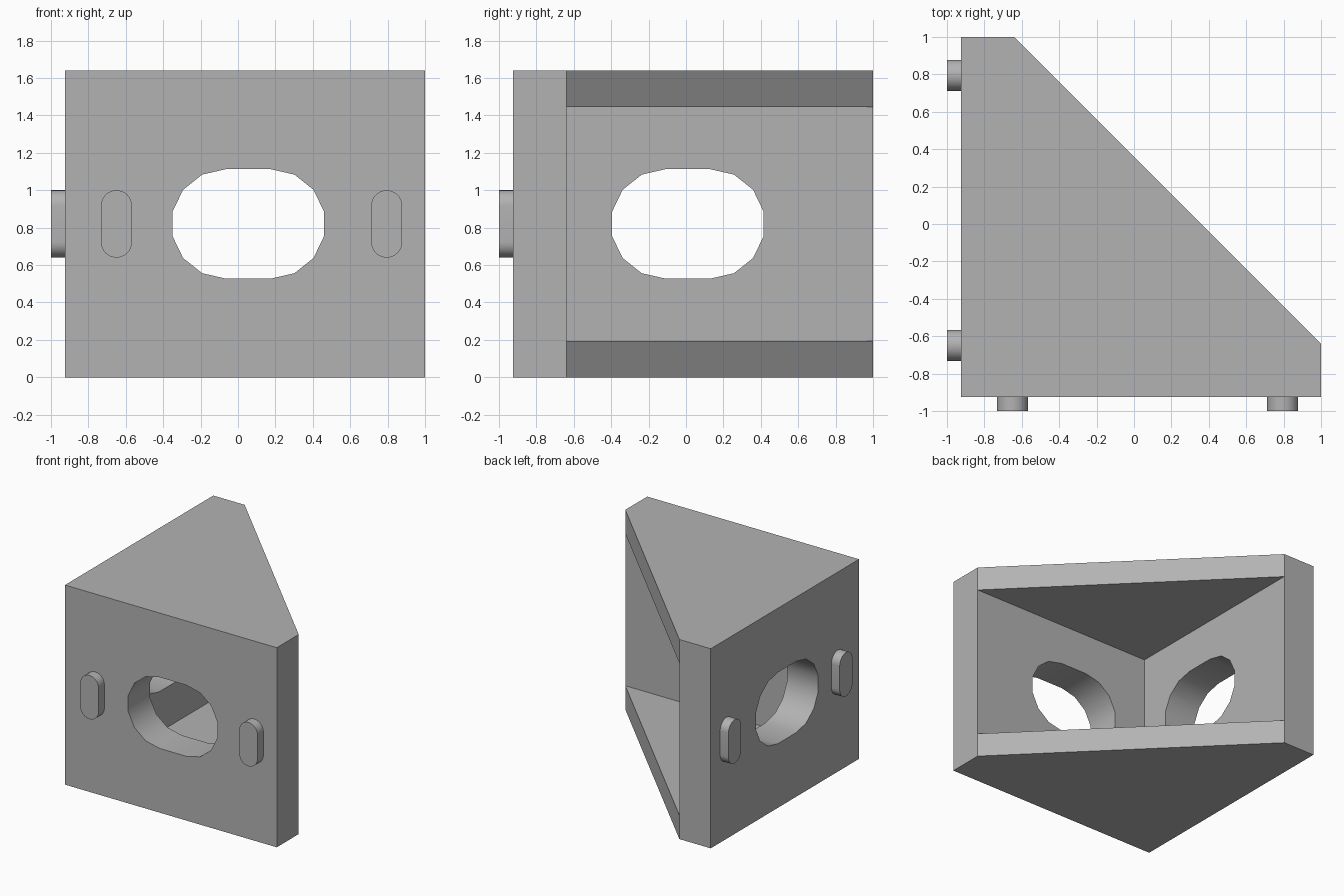
import bpy, bmesh, math
from mathutils import Matrix, Vector

if "Cube" in bpy.data.objects:
    bpy.data.objects.remove(bpy.data.objects["Cube"], do_unlink=True)

OUT, IN = -0.925, -0.64      # outer and inner wall planes
HEIGHT, PLATE = 1.64, 0.195  # full height, thickness of end plates
MID = HEIGHT / 2

grey = bpy.data.materials.new("plain_grey")
grey.use_nodes = True
colour = (0.45, 0.45, 0.45, 1)
grey.diffuse_color = colour
grey.node_tree.nodes["Principled BSDF"].inputs["Base Color"].default_value = colour


def prism(name, outline, low, high, matrix=Matrix()):
    """Extrude a 2D outline from low to high along local z."""
    bm = bmesh.new()
    face = bm.faces.new([bm.verts.new((x, y, low)) for x, y in outline])
    top = bmesh.ops.extrude_face_region(bm, geom=[face])["geom"]
    bmesh.ops.translate(bm, vec=(0, 0, high - low),
                        verts=[v for v in top if isinstance(v, bmesh.types.BMVert)])
    bm.transform(matrix)
    bmesh.ops.recalc_face_normals(bm, faces=bm.faces)
    mesh = bpy.data.meshes.new(name)
    bm.to_mesh(mesh)
    bm.free()
    mesh.materials.append(grey)
    obj = bpy.data.objects.new(name, mesh)
    bpy.context.collection.objects.link(obj)
    return obj


def slot(radius, offset, segments):
    """Rounded slot outline, long along local x."""
    points = []
    for side in (1, -1):
        for i in range(segments + 1):
            a = math.pi * (i / segments - 0.5)
            points.append((side * (offset + radius * math.cos(a)),
                           side * radius * math.sin(a)))
    return points


def frame(x_axis, y_axis, z_axis, origin):
    m = Matrix((x_axis, y_axis, z_axis)).transposed().to_4x4()
    m.translation = Vector(origin)
    return m


X, Y, Z = Vector((1, 0, 0)), Vector((0, 1, 0)), Vector((0, 0, 1))

# Corner block with a slanted open side
body = prism("corner_bracket", [(OUT, OUT), (1, OUT), (1, IN), (IN, 1), (OUT, 1)],
             0, HEIGHT)

# Cavity and the two elongated bolt holes
hole = slot(0.2925, 0.12, 7)
cutters = [
    prism("cavity_cutter", [(IN, IN), (1.3, IN), (1.3, 1.3), (IN, 1.3)],
          PLATE, HEIGHT - PLATE),
    prism("front_hole_cutter", hole, -0.2, 0.4, frame(X, Z, -Y, (0.055, IN - 0.1, MID))),
    prism("side_hole_cutter", hole, -0.2, 0.4, frame(Y, Z, X, (IN - 0.2, 0.01, MID))),
]
for cutter in cutters:
    mod = body.modifiers.new(cutter.name, "BOOLEAN")
    mod.operation = "DIFFERENCE"
    mod.solver = "EXACT"
    mod.object = cutter
bpy.context.view_layer.update()
result = bpy.data.meshes.new_from_object(
    body.evaluated_get(bpy.context.evaluated_depsgraph_get()))
body.modifiers.clear()
body.data = result
for cutter in cutters:
    bpy.data.objects.remove(cutter, do_unlink=True)

# Locating pegs, two on each outer wall
peg = slot(0.083, 0.097, 16)
parts = [body]
for i, along in enumerate((-0.65, 0.795), 1):
    parts.append(prism(f"front_peg_{i}", peg, 0, -1 - OUT,
                       frame(Z, X, Y, (along, OUT, MID))))
    parts.append(prism(f"side_peg_{i}", peg, 0, -1 - OUT,
                       frame(Z, Y, X, (OUT, along, MID))))

# Smooth the curved walls, keep the edges sharp
bpy.ops.object.select_all(action="DESELECT")
for obj in parts:
    obj.select_set(True)
bpy.context.view_layer.objects.active = body
bpy.ops.object.shade_smooth_by_angle(angle=math.radians(30))
